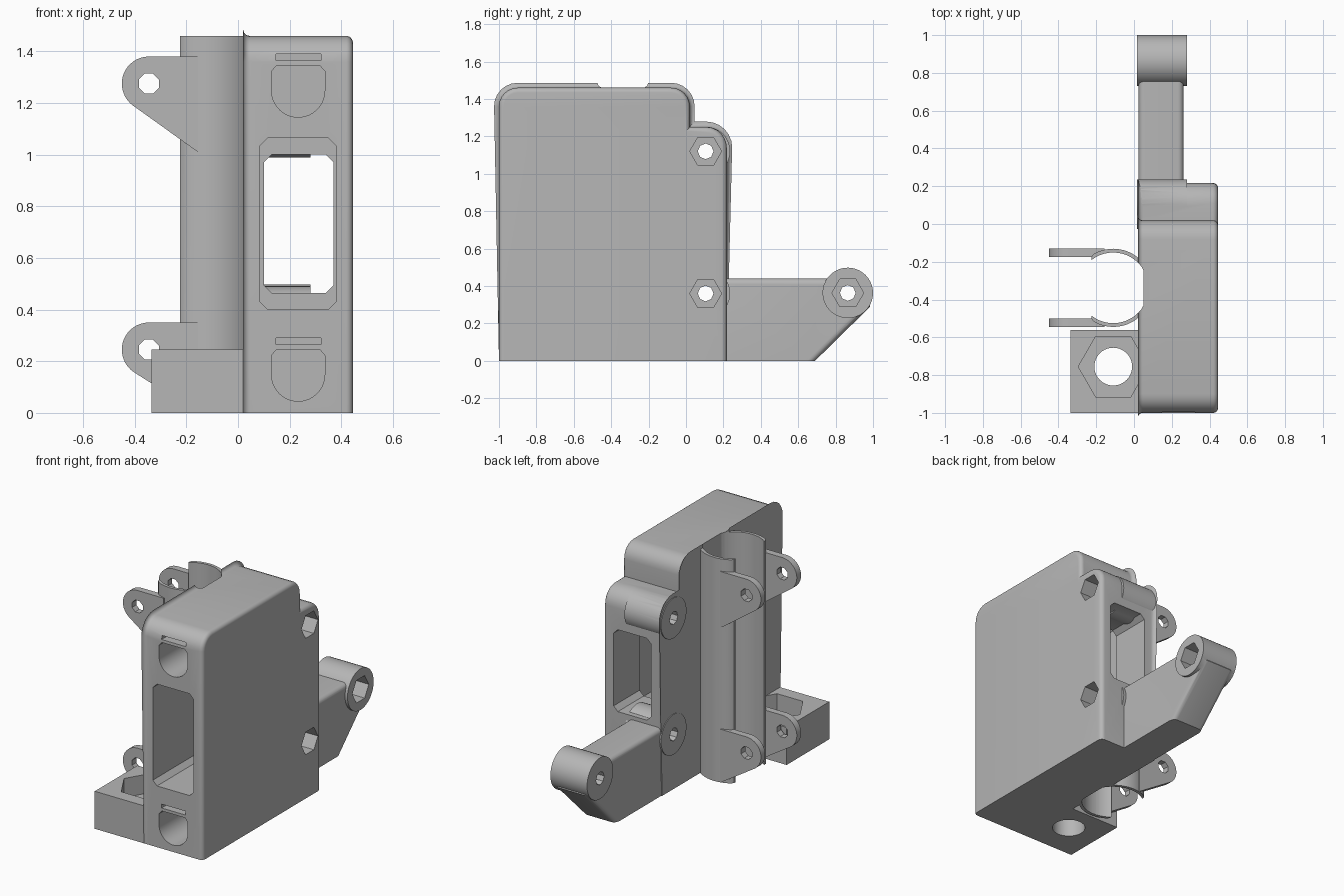
import bpy, bmesh
from math import sin, cos, pi, radians

cube = bpy.data.objects.get("Cube")
if cube:
    bpy.data.objects.remove(cube, do_unlink=True)

grey = bpy.data.materials.new("light_grey_plastic")
grey.use_nodes = True
COLOUR = (0.47, 0.47, 0.47, 1)
grey.diffuse_color = COLOUR
grey.node_tree.nodes["Principled BSDF"].inputs["Base Color"].default_value = COLOUR


def place(axis, a, b, t):
    return {"x": (t, a, b), "y": (a, t, b), "z": (a, b, t)}[axis]


def prism(name, pts, axis, lo, hi, rounds=()):
    """Extrude a profile along an axis; rounds = list of (edge rule, radius)."""
    bm = bmesh.new()
    base = [bm.verts.new(place(axis, a, b, lo)) for a, b in pts]
    top = [bm.verts.new(place(axis, a, b, hi)) for a, b in pts]
    bm.faces.new(base)
    bm.faces.new(top)
    for i in range(len(pts)):
        j = (i + 1) % len(pts)
        bm.faces.new((base[i], base[j], top[j], top[i]))
    for rule, radius in rounds:
        edges = [e for e in bm.edges if rule(*[v.co for v in e.verts])]
        bmesh.ops.bevel(bm, geom=edges, offset=radius, segments=6, profile=0.5,
                        affect="EDGES", clamp_overlap=True)
    bmesh.ops.recalc_face_normals(bm, faces=bm.faces)
    mesh = bpy.data.meshes.new(name)
    bm.to_mesh(mesh)
    bm.free()
    mesh.materials.append(grey)
    obj = bpy.data.objects.new(name, mesh)
    bpy.context.collection.objects.link(obj)
    return obj


def circle(a, b, r, n=40, start=0.0, end=360.0):
    full = end - start == 360
    steps = n if full else n - 1
    return [(a + r * cos(radians(start + (end - start) * i / steps)),
             b + r * sin(radians(start + (end - start) * i / steps))) for i in range(n)]


def rect(a0, a1, b0, b1, c=0.0):
    if not c:
        return [(a0, b0), (a1, b0), (a1, b1), (a0, b1)]
    return [(a0 + c, b0), (a1 - c, b0), (a1, b0 + c), (a1, b1 - c),
            (a1 - c, b1), (a0 + c, b1), (a0, b1 - c), (a0, b0 + c)]


def combine(obj, others, operation):
    """Boolean each helper into the object, then discard the helper."""
    for other in others:
        mod = obj.modifiers.new("combine", "BOOLEAN")
        mod.operation = operation
        mod.solver = "EXACT"
        mod.object = other
        bpy.context.view_layer.objects.active = obj
        bpy.ops.object.modifier_apply(modifier=mod.name)
        bpy.data.objects.remove(other, do_unlink=True)


LEFT, RIGHT = 0.02, 0.445
HINGE_Y, HINGES_Z = 0.105, (0.36, 1.12)
TUBE_X, TUBE_Y = -0.11, -0.338


def top_edge(y_min):
    """Crosswise top edges behind y_min."""
    return lambda p, q: abs(p.x - q.x) > 0.3 and min(p.z, q.z) > 1 and p.y > y_min


def rim(p, q):
    """Outline of both side faces except along the ground."""
    return abs(p.x - q.x) < 0.001 and max(p.z, q.z) > 0.01


def tube_cavity():
    pts = [(min(x, 0.05), y) for x, y in circle(TUBE_X, TUBE_Y, 0.187, 48)]
    return prism("cavity", pts, "z", -0.1, 1.6)


# Main case with its lower rear shoulder
case = prism("main_case", rect(-1, 0.02, 0, 1.46), "x", LEFT, RIGHT,
             [(top_edge(-2), 0.1), (rim, 0.045)])
shoulder = prism("shoulder", rect(-0.3, 0.218, 0, 1.25), "x", LEFT, RIGHT,
                 [(top_edge(0), 0.11), (rim, 0.04)])
combine(case, [shoulder], "UNION")

# Tunnel: tall front pocket, smaller rear window; tube channel in the side
combine(case, [
    prism("pocket", rect(0.085, 0.38, 0.4, 1.065, 0.03), "y", -1.1, -0.05),
    prism("window", rect(0.1, 0.37, 0.465, 1.0, 0.03), "y", -0.1, 0.4),
    tube_cavity()], "DIFFERENCE")

# Front finger recesses and slots
for z in (0.148, 1.248):
    arch = circle(0.233, z, 0.103, 20, 180, 360)
    arch += [(0.336, z + 0.075), (0.316, z + 0.098), (0.15, z + 0.098), (0.13, z + 0.075)]
    combine(case, [prism("recess", arch, "y", -1.1, -0.7),
                   prism("slot", rect(0.148, 0.322, z + 0.117, z + 0.142), "y", -1.1, -0.8)],
            "DIFFERENCE")

# Rear hinge barrels with bolt holes and nut pockets
for z in HINGES_Z:
    combine(case, [prism("barrel", circle(HINGE_Y, z, 0.131), "x", 0.015, 0.28)], "UNION")
    combine(case, [
        prism("bolt", circle(HINGE_Y, z, 0.042, 8), "x", -0.2, 0.6),
        prism("nut", circle(HINGE_Y, z, 0.085, 6), "x", 0.28, 0.6)], "DIFFERENCE")

# Rear arm with its end barrel
profile = [(0.2, 0), (0.69, 0), (0.985, 0.29), (0.9, 0.44), (0.2, 0.44)]
arm = prism("rear_arm", profile, "x", 0.025, 0.262,
            [(lambda p, q: rim(p, q) and max(p.y, q.y) > 0.3, 0.03)])
combine(arm, [prism("barrel", circle(0.865, 0.363, 0.135), "x", 0.015, 0.28)], "UNION")
combine(arm, [prism("bolt", circle(0.865, 0.363, 0.042, 8), "x", -0.2, 0.6),
              prism("nut", circle(0.865, 0.363, 0.085, 6), "x", 0.18, 0.6)], "DIFFERENCE")

# Open tube clamp
wall = [(max(x, -0.225), y) for x, y in circle(TUBE_X, TUBE_Y, 0.207, 48) if x < 0.078]
clamp = prism("tube_clamp", wall, "z", 0, 1.46)

# Clamp ears, two pairs
for z in (0.245, 1.275):
    ear = circle(-0.345, z, 0.105, 18, 90, 235) + [(-0.155, z - 0.265), (-0.155, z + 0.105)]
    ear = [(x, max(b, 0.0)) for x, b in ear]
    for y in (-0.545, -0.175):
        combine(clamp, [prism("ear", ear, "y", y, y + 0.044)], "UNION")
    combine(clamp, [prism("ear_hole", circle(-0.345, z, 0.042, 8, 22.5, 382.5),
                          "y", -0.7, 0)], "DIFFERENCE")
combine(clamp, [tube_cavity()], "DIFFERENCE")

# Side foot with hexagonal nut seat and through hole
foot = prism("side_foot", rect(-0.335, 0.075, -1, -0.56), "z", 0, 0.245)
combine(foot, [prism("bore", circle(TUBE_X, -0.755, 0.1), "z", -0.1, 0.4),
               prism("seat", circle(TUBE_X, -0.755, 0.185, 6), "z", 0.12, 0.4)], "DIFFERENCE")
# Trim the part of the foot that would enter the case recesses
combine(foot, [prism("trim", rect(0.08, 0.4, -1.1, -0.5), "z", -0.1, 0.4)], "DIFFERENCE")

# Smooth shading on curved surfaces, sharp edges kept
for obj in (case, arm, clamp, foot):
    bpy.ops.object.select_all(action="DESELECT")
    obj.select_set(True)
    bpy.context.view_layer.objects.active = obj
    bpy.ops.object.shade_smooth_by_angle(angle=radians(30))
